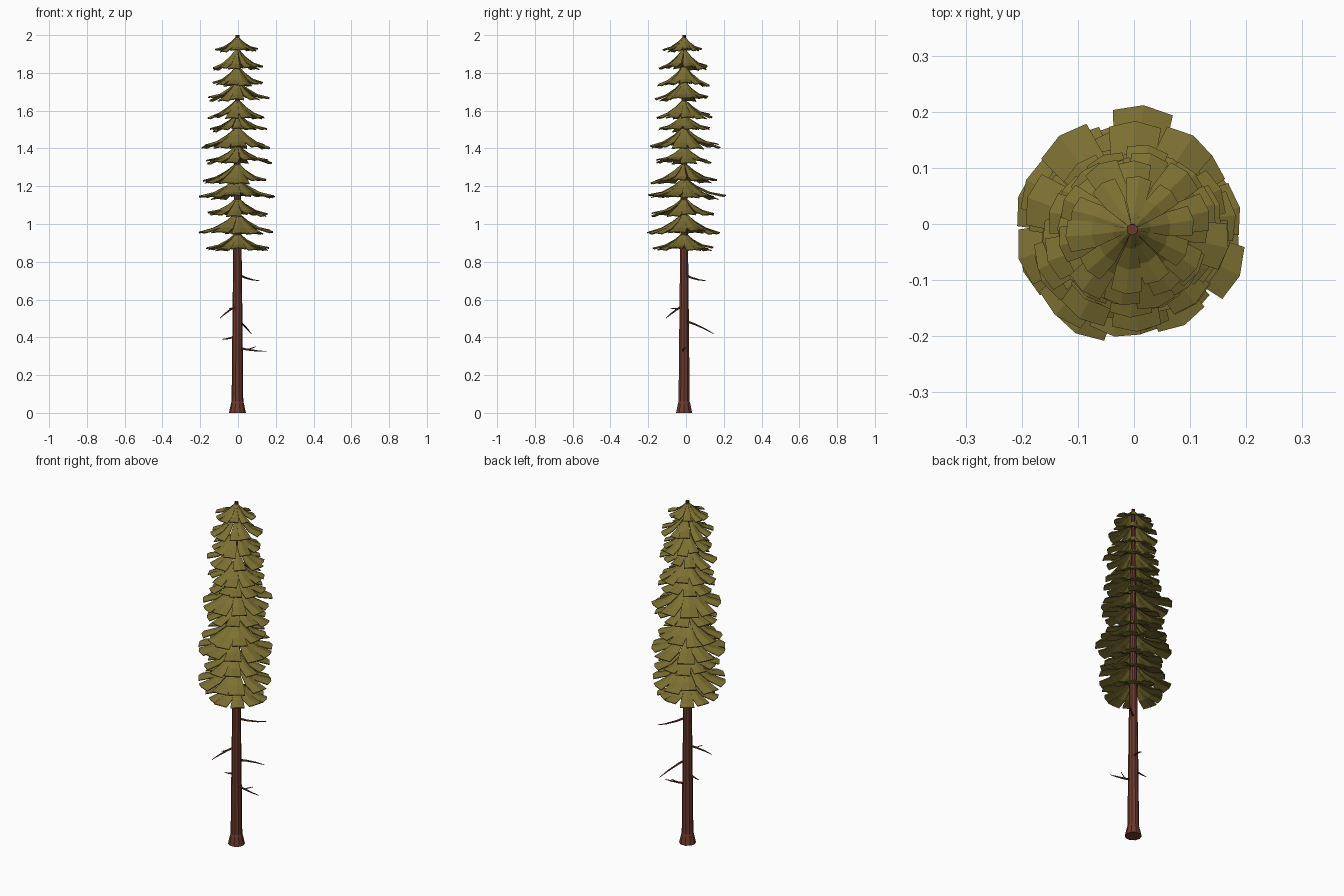
import bpy, bmesh, math, random
from mathutils import Vector

if "Cube" in bpy.data.objects:
    bpy.data.objects.remove(bpy.data.objects["Cube"])

random.seed(7)
CX, CY = -0.003, -0.01  # trunk axis


def material(name, rgb):
    m = bpy.data.materials.new(name)
    m.diffuse_color = (*rgb, 1)
    m.use_nodes = True
    m.node_tree.nodes["Principled BSDF"].inputs["Base Color"].default_value = m.diffuse_color
    return m


BARK = material("bark_brown", (0.15, 0.042, 0.026))
NEEDLE = material("needle_olive", (0.205, 0.163, 0.032))


def finish(bm, name, mat):
    me = bpy.data.meshes.new(name)
    bm.to_mesh(me)
    bm.free()
    me.materials.append(mat)
    ob = bpy.data.objects.new(name, me)
    bpy.context.collection.objects.link(ob)
    return ob


def tube(bm, path, radii, sides):
    """Skin rings of the given radii along a path and cap both ends."""
    rings = []
    for i, p in enumerate(path):
        d = (path[min(i + 1, len(path) - 1)] - path[max(i - 1, 0)]).normalized()
        u = d.cross(Vector((0, 1, 0)) if abs(d.y) < 0.8 else Vector((1, 0, 0))).normalized()
        v = d.cross(u)
        rings.append([bm.verts.new(p + radii[i] * (math.cos(a) * u + math.sin(a) * v))
                      for a in (math.tau * k / sides for k in range(sides))])
    for a, b in zip(rings, rings[1:]):
        for k in range(sides):
            j = (k + 1) % sides
            bm.faces.new((a[k], a[j], b[j], b[k]))
    bm.faces.new(rings[0][::-1])
    bm.faces.new(rings[-1])


# Trunk with flared foot
bm = bmesh.new()
profile = [(0, 0.045), (0.05, 0.034), (0.06, 0.031), (0.45, 0.027), (0.88, 0.022), (1.5, 0.015), (2.0, 0.01)]
tube(bm, [Vector((CX, CY, z)) for z, r in profile], [r for z, r in profile], 10)
bmesh.ops.recalc_face_normals(bm, faces=bm.faces)
finish(bm, "trunk", BARK)

# Dead branches: start height, tip, sag, twig side
branches = [
    (0.735, (0.112, 0.105, 0.70), -0.008, 0),
    (0.57, (-0.095, -0.105, 0.502), 0.005, 1),
    (0.49, (0.07, 0.145, 0.42), 0.006, 0),
    (0.41, (-0.085, 0.0, 0.39), -0.004, 0),
    (0.345, (0.15, -0.02, 0.325), -0.004, 1),
]
bm = bmesh.new()
for z, tip, sag, twig in branches:
    a, b = Vector((CX, CY, z)), Vector(tip)
    path = [a.lerp(b, t) + Vector((0, 0, 4 * t * (1 - t) * sag)) for t in (0, 0.35, 0.7, 1)]
    tube(bm, path, [0.007, 0.0055, 0.004, 0.0015], 5)
    if twig:
        out = (b - a) * 0.28
        side = Vector((-out.y, out.x, 0)) * 0.5
        tube(bm, [path[1], path[1] + out + side + Vector((0, 0, 0.022))], [0.004, 0.0015], 4)
bmesh.ops.recalc_face_normals(bm, faces=bm.faces)
finish(bm, "dead_branches", BARK)


# Foliage tiers: apex z, rim z, reach to -x, +x, -y, +y
tiers = [
    (1.998, 1.915, 0.12, 0.115, 0.12, 0.11),
    (1.935, 1.82, 0.14, 0.145, 0.14, 0.14),
    (1.845, 1.735, 0.14, 0.155, 0.145, 0.14),
    (1.765, 1.655, 0.175, 0.18, 0.155, 0.14),
    (1.665, 1.565, 0.16, 0.15, 0.155, 0.155),
    (1.59, 1.495, 0.155, 0.165, 0.145, 0.155),
    (1.52, 1.405, 0.205, 0.18, 0.19, 0.225),
    (1.42, 1.325, 0.175, 0.185, 0.165, 0.15),
    (1.33, 1.22, 0.195, 0.18, 0.19, 0.18),
    (1.25, 1.135, 0.205, 0.215, 0.22, 0.235),
    (1.145, 1.045, 0.185, 0.185, 0.18, 0.175),
    (1.065, 0.95, 0.215, 0.19, 0.215, 0.19),
    (0.96, 0.86, 0.17, 0.17, 0.18, 0.165),
]
# Bough rows: fraction of reach, fraction of drop, half angle in bough pitches
ROWS = [(0.3, 0.42, 0.52), (0.62, 0.74, 0.52), (1.0, 0.95, 0.40)]
BOUGHS = 10


def tier(index, top, rim, left, right, front, back):
    bm = bmesh.new()
    pitch = math.tau / BOUGHS
    turn = random.random() * pitch
    drop = top - rim
    for k in range(BOUGHS):
        ang = turn + (k + random.uniform(-0.12, 0.12)) * pitch
        c, s = math.cos(ang), math.sin(ang)
        reach = (right if c > 0 else left) * c * c + (back if s > 0 else front) * s * s
        reach *= random.uniform(0.86, 1.02)
        tilt = random.uniform(-0.16, 0.07) * drop   # each bough hangs differently
        skew = random.uniform(-0.15, 0.15) * pitch
        apex = bm.verts.new((CX, CY, top))
        prev = None
        for fr, fd, half in ROWS:
            row = []
            for side in (-1, 0, 1):
                a = ang + side * half * pitch + skew * max(0, fr - 0.5)
                r = reach * fr * (1 if side == 0 else 0.97)
                z = top - drop * fd - tilt * fr * fr - (0.05 * drop * fr if side else 0)
                row.append(bm.verts.new((CX + r * math.cos(a), CY + r * math.sin(a), z)))
            for i in (0, 1):
                if prev:
                    bm.faces.new((prev[i], row[i], row[i + 1], prev[i + 1]))
                else:
                    bm.faces.new((apex, row[i], row[i + 1]))
            prev = row
    ob = finish(bm, f"foliage_tier_{index:02d}", NEEDLE)
    # Thin boughs with a visible edge
    mod = ob.modifiers.new("thickness", "SOLIDIFY")
    mod.thickness = 0.005
    mod.offset = -1


for i, t in enumerate(tiers, 1):
    tier(i, *t)
